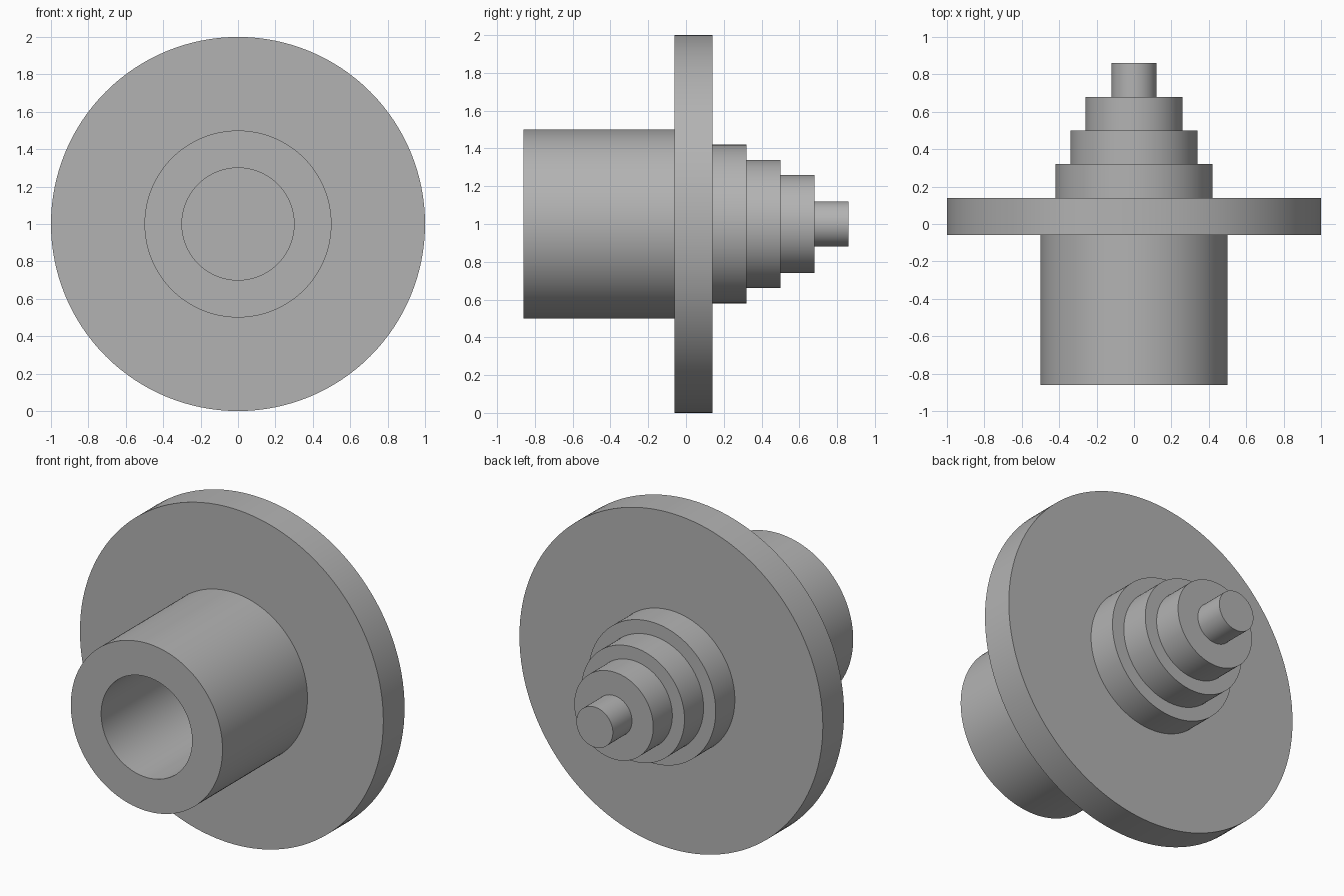
import bpy
import bmesh
from math import cos, sin, tau, radians

SEGMENTS = 128
AXIS_HEIGHT = 1.0

cube = bpy.data.objects.get("Cube")
if cube:
    bpy.data.objects.remove(cube, do_unlink=True)

# Plain grey finish
grey = bpy.data.materials.new("grey")
grey.use_nodes = True
colour = (0.45, 0.45, 0.45, 1)
grey.diffuse_color = colour
grey.node_tree.nodes["Principled BSDF"].inputs["Base Color"].default_value = colour


def turned_part(name, profile):
    """Turn (radius, y) points about the y axis and cap both ends."""
    bm = bmesh.new()
    angles = [tau * i / SEGMENTS for i in range(SEGMENTS)]
    rings = [[bm.verts.new((r * cos(a), y, AXIS_HEIGHT + r * sin(a))) for a in angles]
             for r, y in profile]
    for near, far in zip(rings, rings[1:]):
        for i in range(SEGMENTS):
            j = (i + 1) % SEGMENTS
            bm.faces.new((near[i], near[j], far[j], far[i]))
    bm.faces.new(rings[0])
    bm.faces.new(rings[-1])
    bmesh.ops.recalc_face_normals(bm, faces=bm.faces)
    mesh = bpy.data.meshes.new(name)
    bm.to_mesh(mesh)
    bm.free()
    mesh.materials.append(grey)
    obj = bpy.data.objects.new(name, mesh)
    bpy.context.collection.objects.link(obj)
    bpy.ops.object.select_all(action="DESELECT")
    obj.select_set(True)
    bpy.context.view_layer.objects.active = obj
    bpy.ops.object.shade_smooth_by_angle(angle=radians(30))
    return obj


# Blind bore, sleeve and flange
profile = [(0.3, -0.06), (0.3, -0.86), (0.5, -0.86), (0.5, -0.06),
           (1.0, -0.06), (1.0, 0.14)]

# Stepped spigot behind the flange
y = 0.14
for radius in (0.42, 0.34, 0.26, 0.12):
    profile += [(radius, y), (radius, y + 0.18)]
    y += 0.18

turned_part("flanged_stepped_shaft", profile)
